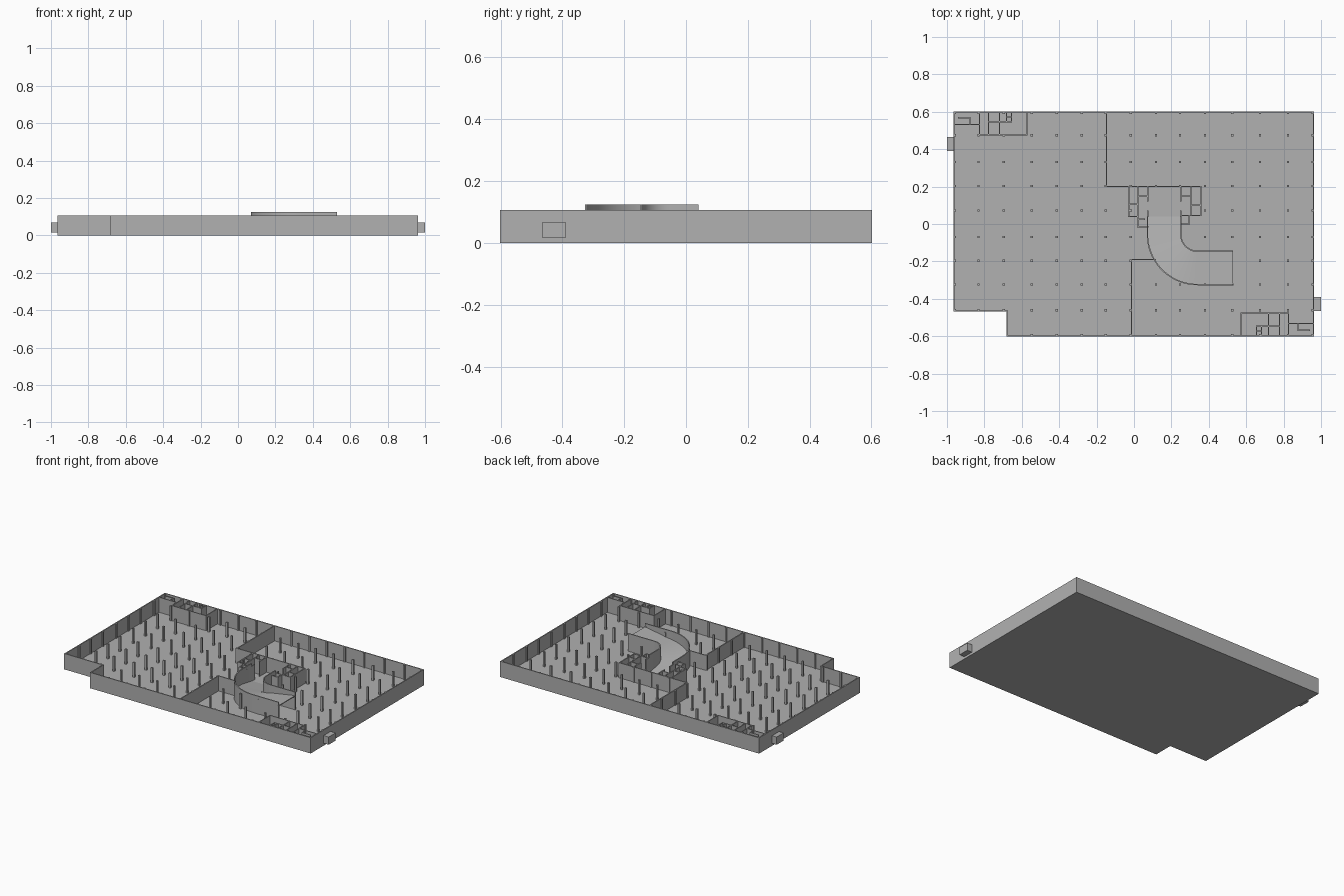
import bpy, bmesh, math

if "Cube" in bpy.data.objects:
    bpy.data.objects.remove(bpy.data.objects["Cube"])

H = 0.106        # storey height
T = 0.007        # wall thickness
FLOOR = 0.005

# dark grey finish for every part
GREY = bpy.data.materials.new("dark_grey")
GREY.diffuse_color = (0.44, 0.44, 0.44, 1)
GREY.use_nodes = True
GREY.node_tree.nodes["Principled BSDF"].inputs["Base Color"].default_value = GREY.diffuse_color


def finish(bm, name):
    bmesh.ops.recalc_face_normals(bm, faces=bm.faces)
    me = bpy.data.meshes.new(name)
    bm.to_mesh(me)
    bm.free()
    me.materials.append(GREY)
    ob = bpy.data.objects.new(name, me)
    bpy.context.collection.objects.link(ob)
    return ob


def add_box(bm, x0, x1, y0, y1, z0, z1):
    v = [bm.verts.new((x, y, z)) for z in (z0, z1)
         for x, y in ((x0, y0), (x1, y0), (x1, y1), (x0, y1))]
    for f in ((3, 2, 1, 0), (4, 5, 6, 7), (0, 1, 5, 4), (1, 2, 6, 5), (2, 3, 7, 6), (3, 0, 4, 7)):
        bm.faces.new([v[i] for i in f])


def walls(name, runs, t=T, z1=H, turn=1):
    """Axis-aligned wall runs; turn=-1 rotates the plan by half a turn."""
    bm = bmesh.new()
    h = t / 2
    for run in runs:
        for (ax, ay), (bx, by) in zip(run, run[1:]):
            xs = sorted((ax * turn, bx * turn))
            ys = sorted((ay * turn, by * turn))
            add_box(bm, xs[0] - h, xs[1] + h, ys[0] - h, ys[1] + h, 0.002, z1)
    return finish(bm, name)


def strip(name, left, right, low, high):
    """Closed band between two plan paths with a height per station."""
    bm = bmesh.new()
    rings = []
    for (lx, ly), (rx, ry), a, b in zip(left, right, low, high):
        rings.append([bm.verts.new(p) for p in
                      ((lx, ly, a), (rx, ry, a), (rx, ry, b), (lx, ly, b))])
    for p, q in zip(rings, rings[1:]):
        for i in range(4):
            j = (i + 1) % 4
            bm.faces.new((p[i], p[j], q[j], q[i]))
    bm.faces.new(rings[0])
    bm.faces.new(rings[-1][::-1])
    return finish(bm, name)


# floor slab with the notched corner
X0, X1, Y0, Y1 = -0.966, 0.963, -0.602, 0.602
NX, NY = -0.682, -0.469
plan = [(NX, Y0), (X1, Y0), (X1, Y1), (X0, Y1), (X0, NY), (NX, NY)]
bm = bmesh.new()
base = bm.faces.new([bm.verts.new((x, y, 0)) for x, y in plan])
top = bmesh.ops.extrude_face_region(bm, geom=[base], use_keep_orig=True)
bmesh.ops.translate(bm, vec=(0, 0, FLOOR),
                    verts=[g for g in top["geom"] if isinstance(g, bmesh.types.BMVert)])
finish(bm, "floor_slab")

# outer wall
i = T / 2
loop = [(NX + i, Y0 + i), (X1 - i, Y0 + i), (X1 - i, Y1 - i),
        (X0 + i, Y1 - i), (X0 + i, NY + i), (NX + i, NY + i)]
walls("outer_wall", [loop + loop[:1]])

# dividing walls
walls("dividing_walls", [
    [(-0.147, 0.596), (-0.147, 0.2), (0.357, 0.2)],
    [(-0.013, -0.596), (-0.013, -0.19), (0.113, -0.19)],
])

# core rooms either side of the ramp foot
walls("core_rooms_left", [
    [(-0.028, 0.2), (-0.028, 0.04), (0.02, 0.04)],
    [(0.02, 0.2), (0.02, -0.015), (0.073, -0.015)],
    [(-0.028, 0.105), (0.02, 0.105)],
    [(0.02, 0.148), (0.073, 0.148)],
    [(0.073, 0.2), (0.073, 0.125)],
    [(0.02, 0.025), (0.055, 0.025)],
    [(0.073, 0.07), (0.073, 0.04)],
])
walls("core_rooms_right", [
    [(0.357, 0.2), (0.357, 0.045), (0.25, 0.045)],
    [(0.305, 0.2), (0.305, 0.045)],
    [(0.25, 0.2), (0.25, 0.125)],
    [(0.25, 0.15), (0.305, 0.15)],
    [(0.305, 0.1), (0.357, 0.1)],
    [(0.295, 0.045), (0.295, 0.0), (0.25, 0.0)],
    [(0.25, 0.07), (0.25, 0.04)],
])

# corner stair and service rooms, repeated by half a turn
corner = [
    [(-0.957, 0.531), (-0.826, 0.531)],
    [(-0.826, 0.596), (-0.826, 0.477), (-0.573, 0.477), (-0.573, 0.596)],
    [(-0.777, 0.596), (-0.777, 0.477)],
    [(-0.72, 0.596), (-0.72, 0.477)],
    [(-0.777, 0.547), (-0.655, 0.547), (-0.655, 0.596)],
    [(-0.682, 0.596), (-0.682, 0.547)],
    [(-0.682, 0.572), (-0.655, 0.572)],
    [(-0.938, 0.568), (-0.877, 0.568), (-0.877, 0.531)],
]
walls("corner_rooms_back", corner, t=0.006)
walls("corner_rooms_front", corner, t=0.006, turn=-1)

# curved ramp and its side walls
CX, CY, R_IN, R_OUT, SEG = 0.34, -0.056, 0.09, 0.268, 24


def lane(r):
    arc = [(CX - r * math.cos(a), CY - r * math.sin(a))
           for a in (k * math.pi / 2 / SEG for k in range(SEG + 1))]
    return [(CX - r, 0.04)] + arc + [(0.53, CY - r)]


mid = lane((R_IN + R_OUT) / 2)
dist = [0.0]
for p, q in zip(mid, mid[1:]):
    dist.append(dist[-1] + math.dist(p, q))
rise = [FLOOR + 0.001 + (H - FLOOR - 0.006) * d / dist[-1] for d in dist]
strip("ramp_deck", lane(R_OUT), lane(R_IN), [max(0.002, z - 0.006) for z in rise], rise)
n = len(mid)
for name, r in (("ramp_wall_outer", R_OUT), ("ramp_wall_inner", R_IN)):
    ob = strip(name, lane(r + T / 2), lane(r - T / 2), [0.002] * n, [0.124] * n)
    bpy.context.view_layer.objects.active = ob
    ob.select_set(True)
    bpy.ops.object.shade_smooth_by_angle()
    ob.select_set(False)

# column grid, leaving the ramp and the notch clear
cols_x = [-0.958, -0.831, -0.697, -0.547, -0.413, -0.279, -0.151, -0.017,
          0.117, 0.246, 0.380, 0.525, 0.674, 0.824, 0.955]
cols_y = [0.594, 0.474, 0.331, 0.203, 0.072, -0.069, -0.197, -0.324, -0.461, -0.594]
bm = bmesh.new()
c = 0.006
for x in cols_x:
    for y in cols_y:
        in_notch = x < NX and y < NY
        r = math.hypot(x - CX, y - CY)
        in_bend = x < CX and y < CY and R_IN < r < R_OUT
        in_foot = 0.08 < x < 0.25 and CY <= y < 0.15
        in_head = CX <= x < 0.53 and CY - R_OUT + 0.01 < y < CY - R_IN
        if not (in_notch or in_bend or in_foot or in_head):
            add_box(bm, x - c, x + c, y - c, y + c, 0.002, H - 0.001)
finish(bm, "columns")

# entrance blocks on both ends
for name, s in (("entrance_right", 1), ("entrance_left", -1)):
    bm = bmesh.new()
    xs = sorted((s * 0.959, s * 1.0))
    ys = sorted((s * -0.39, s * -0.464))
    add_box(bm, xs[0], xs[1], ys[0], ys[1], 0.016, 0.068)
    finish(bm, name)
